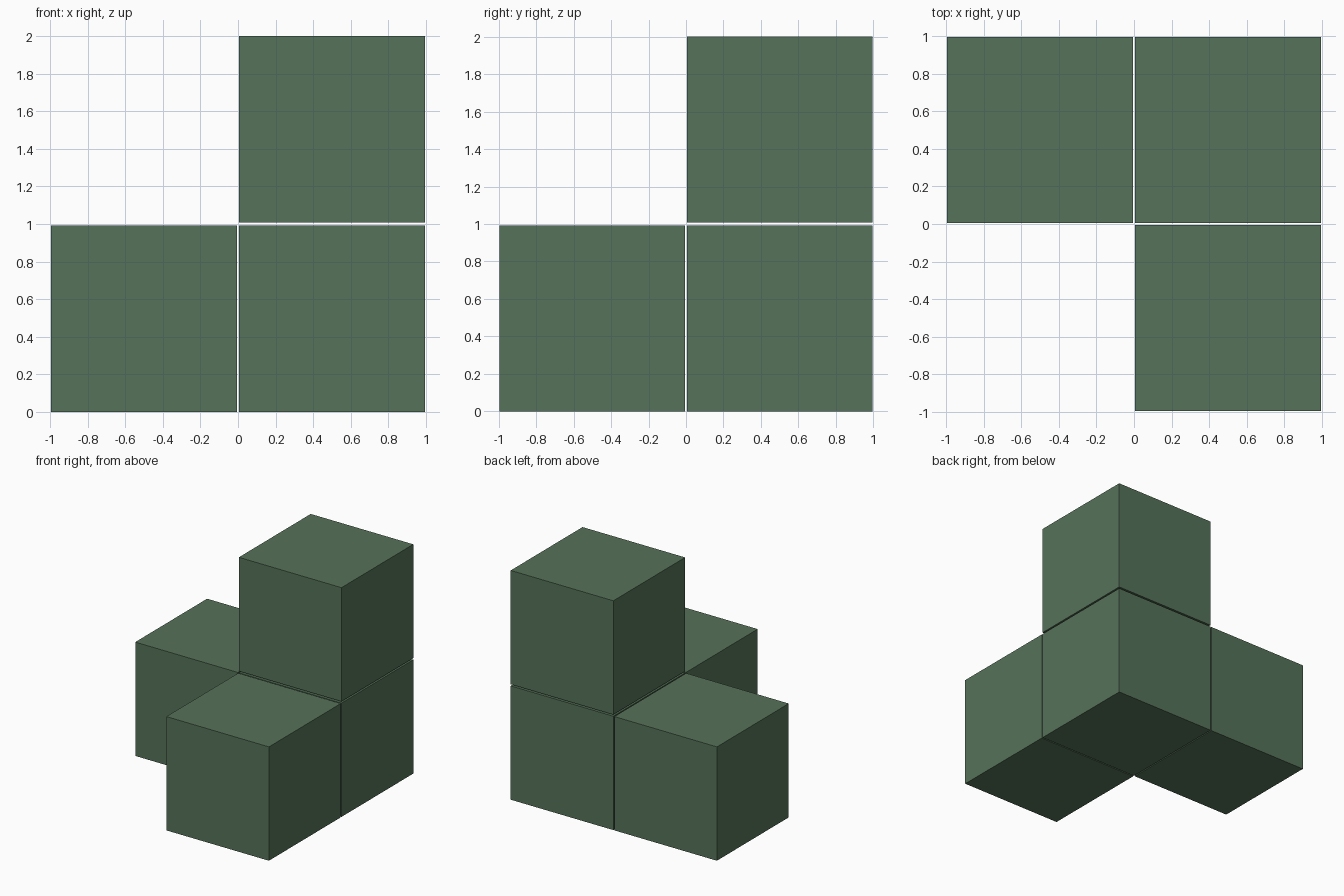
import bpy

if "Cube" in bpy.data.objects:
    bpy.data.objects.remove(bpy.data.objects["Cube"])

# Single flat green
green = bpy.data.materials.new("muted_green")
green.diffuse_color = (0.093, 0.171, 0.1, 1.0)
green.use_nodes = True
green.node_tree.nodes["Principled BSDF"].inputs["Base Color"].default_value = green.diffuse_color

W, H = 0.99, 0.993        # block width and height
X0, X1 = -0.5, 0.5        # block centres, leaving thin seams


def block(name, x, y, z):
    bpy.ops.mesh.primitive_cube_add(size=1, location=(x, y, z))
    ob = bpy.context.object
    ob.name = name
    ob.scale = (W, W, H)
    bpy.ops.object.transform_apply(location=False, rotation=False, scale=True)
    ob.data.materials.append(green)


# Corner block with one neighbour along each axis
low, high = H / 2, 2 - H / 2
block("corner_block", X1, X1, low)
block("left_block", X0, X1, low)
block("front_block", X1, X0, low)
block("top_block", X1, X1, high)
